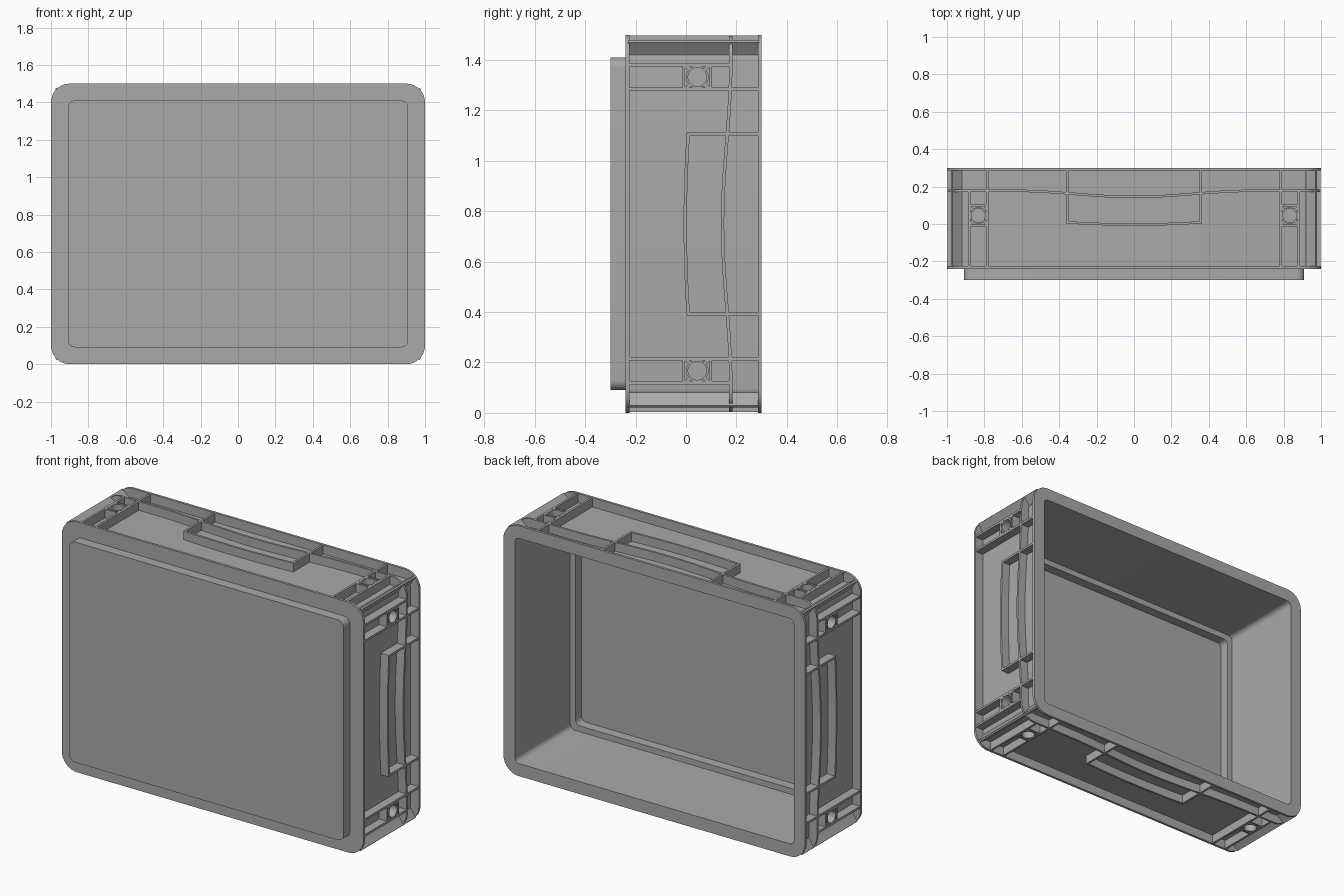
import bpy, bmesh, math
from mathutils import Vector

cube = bpy.data.objects.get("Cube")
if cube:
    bpy.data.objects.remove(cube, do_unlink=True)

HX, HZ = 1.0, 0.75          # half width and half height of the crate
RIM, WALL = 0.003, 0.058    # rib face and rib foot, measured inward from the rim
T = 0.013                   # rib thickness

plastic = bpy.data.materials.new("grey plastic")
plastic.use_nodes = True
GREY = (0.4, 0.4, 0.4, 1)
plastic.diffuse_color = GREY
plastic.node_tree.nodes["Principled BSDF"].inputs["Base Color"].default_value = GREY


def finish(name, bm):
    bmesh.ops.recalc_face_normals(bm, faces=bm.faces)
    mesh = bpy.data.meshes.new(name)
    bm.to_mesh(mesh)
    bm.free()
    obj = bpy.data.objects.new(name, mesh)
    obj.data.materials.append(plastic)
    bpy.context.collection.objects.link(obj)
    bpy.ops.object.select_all(action='DESELECT')
    obj.select_set(True)
    bpy.context.view_layer.objects.active = obj
    bpy.ops.object.shade_smooth_by_angle(angle=math.radians(30))


def bridge(bm, a, b):
    n = len(a)
    for i in range(n):
        bm.faces.new((a[i], a[(i + 1) % n], b[(i + 1) % n], b[i]))


def rounded_rect(inset, r, arc=8, cuts=1):
    """Outline points (x, z), with each straight side split into cuts."""
    w, h = HX - inset - r, HZ - inset - r
    centres = [(w, h), (-w, h), (-w, -h), (w, -h)]
    pts = []
    for k, (cx, cz) in enumerate(centres):
        for i in range(arc + 1):
            a = math.pi / 2 * (k + i / arc)
            pts.append(Vector((cx + r * math.cos(a), cz + r * math.sin(a))))
        nx, nz = centres[(k + 1) % 4]
        a = math.pi / 2 * (k + 1)
        end = Vector((nx + r * math.cos(a), nz + r * math.sin(a)))
        start = pts[-1]
        pts += [start.lerp(end, i / cuts) for i in range(1, cuts)]
    return pts


# Crate shell: one continuous skin from the base, round the rim, to the inner floor
bm = bmesh.new()
profile = [  # inset, corner radius, y
    (0.09, 0.04, -0.3), (0.09, 0.04, -0.24), (0, 0.1, -0.24), (0, 0.1, -0.225),
    (0.055, 0.045, -0.225), (0.055, 0.045, 0.285), (0, 0.1, 0.285), (0, 0.1, 0.3),
    (0.075, 0.03, 0.3), (0.075, 0.03, -0.225), (0.11, 0.03, -0.225), (0.11, 0.03, -0.283)]
rings = [[bm.verts.new((p.x, y, p.y + HZ)) for p in rounded_rect(d, r)]
         for d, r, y in profile]
for a, b in zip(rings, rings[1:]):
    bridge(bm, a, b)
bm.faces.new(rings[0])
bm.faces.new(rings[-1])
finish("crate_shell", bm)


# Belt rib: runs round all four sides and dips towards the handles
def belt_y(p):
    s = p.x if abs(p.y) / HZ > abs(p.x) / HX else p.y
    dip = 0.5 + 0.5 * math.cos(math.pi * min(1, abs(s) / 0.65))
    return 0.178 - 0.033 * dip


bm = bmesh.new()
outer = rounded_rect(RIM, 0.1 - RIM, cuts=24)
inner = rounded_rect(WALL, 0.1 - WALL, cuts=24)
loops = [[bm.verts.new((p.x, belt_y(o) + dy, p.y + HZ)) for p, o in zip(pts, outer)]
         for pts, dy in ((outer, -T / 2), (outer, T / 2), (inner, T / 2), (inner, -T / 2))]
for k in range(4):
    bridge(bm, loops[k], loops[(k + 1) % 4])
finish("belt_rib", bm)


# Side helpers: s runs along a side, y runs from base to rim, d goes inward
def place(side, s, y, d):
    if side in ("top", "bottom"):
        sign = 1 if side == "top" else -1
        return (s, y, HZ + sign * (HZ - d))
    sign = 1 if side == "left" else -1
    return (sign * (HX - d), y, HZ + s)


def rib(bm, side, path, closed=False, width=T):
    """Thin upright wall following a path of (s, y) points on one side."""
    path = [Vector(p) for p in path]
    n = len(path)
    sections = []
    for i, p in enumerate(path):
        before = path[(i - 1) % n] if closed or i else p
        after = path[(i + 1) % n] if closed or i < n - 1 else p
        t = (after - before).normalized() * width / 2
        off = Vector((-t.y, t.x))
        sections.append([bm.verts.new(place(side, *q, d))
                         for q, d in ((p - off, RIM), (p + off, RIM),
                                      (p + off, WALL), (p - off, WALL))])
    for a, b in zip(sections, sections[1:]):
        bridge(bm, a, b)
    if closed:
        bridge(bm, sections[-1], sections[0])
    else:
        bm.faces.new(sections[0])
        bm.faces.new(sections[-1])


FRONT, BACK, BELT = -0.23, 0.29, 0.175
for side, half in (("top", HX), ("bottom", HX), ("left", HZ), ("right", HZ)):
    # Handle: curved grip bar with two end ribs running to the rim
    bm = bmesh.new()
    grip = 0.358
    steps = [i / 8 for i in range(-8, 9)]
    rib(bm, side, [(grip * t, 0.009 - 0.012 * (1 - t * t)) for t in steps])
    for m in (-1, 1):
        rib(bm, side, [(m * grip, 0.003), (m * grip, BACK)])
    finish(side + "_handle", bm)

    # Cross ribs and round bosses near both ends
    bm = bmesh.new()
    for m in (-1, 1):
        near, far = half - 0.215, half - 0.12
        mid, cy, r = (near + far) / 2, 0.045, 0.041
        rib(bm, side, [(m * near, FRONT), (m * near, BACK)])
        rib(bm, side, [(m * far, FRONT), (m * far, BELT)])
        for y in (cy - 0.053, cy + 0.053):
            rib(bm, side, [(m * near, y), (m * far, y)], width=0.01)
        angles = [math.tau * i / 20 for i in range(20)]
        rib(bm, side, [(m * mid + r * math.cos(a), cy + r * math.sin(a)) for a in angles],
            closed=True, width=0.008)
        for k in range(4):
            a = math.pi / 4 + k * math.pi / 2
            c, s = math.cos(a), math.sin(a)
            rib(bm, side, [(m * mid + q * c, cy + q * s) for q in (r, 0.066)])
    finish(side + "_ribs_and_bosses", bm)

# Corner posts: flared diagonal webs between the flanges
bm = bmesh.new()
section = [(0.056, 0.08), (0.03, 0.04), (0.022, 0.03), (0.03, 0.022),
           (0.04, 0.03), (0.08, 0.056), (0.072, 0.072)]
for mx in (-1, 1):
    for mz in (-1, 1):
        ends = [[bm.verts.new((mx * (HX - u), y, HZ + mz * (HZ - v))) for u, v in section]
                for y in (FRONT, BACK)]
        bridge(bm, *ends)
        for e in ends:
            bm.faces.new(e)
finish("corner_posts", bm)
